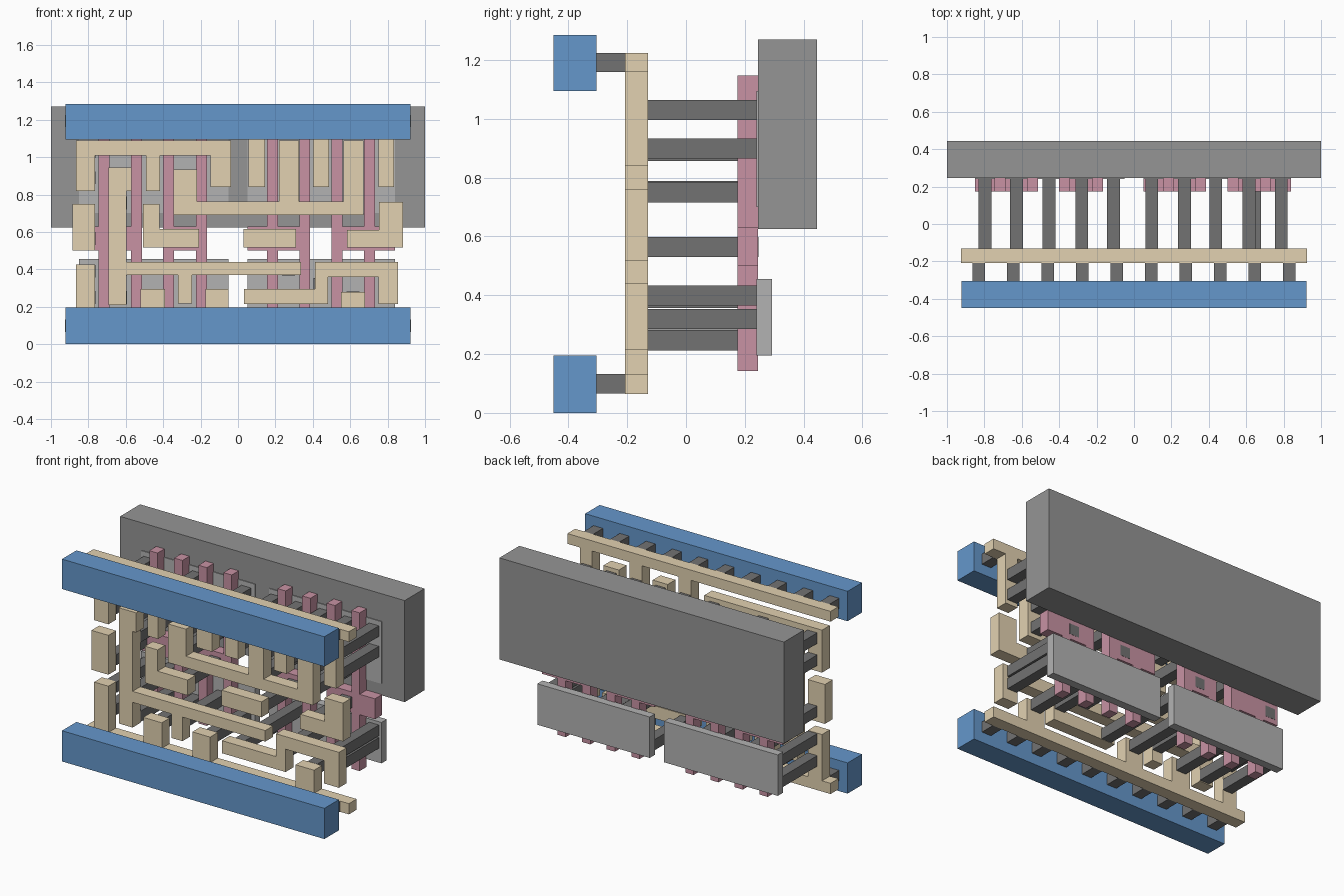
import bpy, bmesh


def material(name, rgb):
    m = bpy.data.materials.new(name)
    m.diffuse_color = (*rgb, 1)
    return m


TAN = material("tan", (0.76, 0.64, 0.44))
PINK = material("pink", (0.58, 0.29, 0.37))
BLUE = material("blue", (0.13, 0.31, 0.60))
DARK = material("dark_grey", (0.17, 0.17, 0.17))
MID = material("mid_grey", (0.30, 0.30, 0.30))
LIGHT = material("light_grey", (0.45, 0.45, 0.45))


def plate(name, y0, y1, rects, mat):
    """Extrude the union of (x0, x1, z0, z1) rectangles from y0 to y1 as one solid."""
    xs = sorted({v for r in rects for v in r[:2]})
    zs = sorted({v for r in rects for v in r[2:]})
    bm = bmesh.new()
    for i in range(len(xs) - 1):
        for j in range(len(zs) - 1):
            cx, cz = (xs[i] + xs[i + 1]) / 2, (zs[j] + zs[j + 1]) / 2
            if any(r[0] < cx < r[1] and r[2] < cz < r[3] for r in rects):
                bm.faces.new([bm.verts.new((x, y0, z)) for x, z in (
                    (xs[i], zs[j]), (xs[i + 1], zs[j]),
                    (xs[i + 1], zs[j + 1]), (xs[i], zs[j + 1]))])
    bmesh.ops.remove_doubles(bm, verts=bm.verts[:], dist=1e-5)
    geo = bmesh.ops.extrude_face_region(bm, geom=bm.faces[:], use_keep_orig=True)
    moved = [g for g in geo["geom"] if isinstance(g, bmesh.types.BMVert)]
    bmesh.ops.translate(bm, verts=moved, vec=(0, y1 - y0, 0))
    bmesh.ops.dissolve_limit(bm, angle_limit=0.01, verts=bm.verts[:], edges=bm.edges[:])
    bmesh.ops.recalc_face_normals(bm, faces=bm.faces[:])
    me = bpy.data.meshes.new(name)
    bm.to_mesh(me)
    bm.free()
    me.materials.append(mat)
    ob = bpy.data.objects.new(name, me)
    bpy.context.collection.objects.link(ob)
    return ob


def square(x, z, s=0.068):
    return (x - s / 2, x + s / 2, z - s / 2, z + s / 2)


# Back slab and the light strips behind the gates
plate("well_block", 0.245, 0.445, [(-1, 1, 0.625, 1.27)], MID)
for side, x0, x1 in (("left", -0.85, -0.05), ("right", 0.05, 0.84)):
    plate("lower_strip_" + side, 0.24, 0.293, [(x0, x1, 0.195, 0.455)], LIGHT)
    plate("upper_strip_" + side, 0.24, 0.293, [(x0, x1, 0.70, 1.095)], LIGHT)

# Pink gates: pairs of upright fingers joined by a crossbar
for n, (a, b, x0, x1) in enumerate([(-0.717, -0.542, -0.85, -0.513),
                                    (-0.371, -0.196, -0.40, -0.167),
                                    (0.184, 0.357, 0.05, 0.386),
                                    (0.53, 0.703, 0.501, 0.84)]):
    fingers = [(c - 0.029, c + 0.029, 0.142, 1.147) for c in (a, b)]
    plate(f"gate_pair_{n}", 0.175, 0.245, fingers + [(x0, x1, 0.50, 0.63)], PINK)

# Tan wiring: rails with stubs, then the separate routed pieces
wires = {
    "top_rail": [(-0.925, 0.925, 1.16, 1.225), (0.055, 0.145, 0.84, 1.16),
                 (0.40, 0.487, 0.84, 1.16), (0.75, 0.835, 0.84, 1.16)],
    "bottom_rail": [(-0.925, 0.925, 0.065, 0.133), (-0.865, -0.765, 0.133, 0.427),
                    (-0.52, -0.39, 0.133, 0.295), (-0.175, -0.05, 0.133, 0.295),
                    (0.55, 0.68, 0.133, 0.28)],
    "comb_wire": [(-0.865, -0.037, 1.01, 1.09), (-0.865, -0.765, 0.82, 1.01),
                  (-0.492, -0.417, 0.82, 1.01), (-0.147, -0.037, 0.84, 1.01)],
    "fork_wire": [(-0.345, 0.672, 0.69, 0.763), (-0.345, -0.22, 0.763, 0.935),
                  (0.22, 0.325, 0.763, 1.09), (0.563, 0.672, 0.763, 1.09)],
    "tall_wire": [(-0.692, -0.595, 0.21, 0.945), (-0.595, -0.57, 0.82, 0.945),
                  (-0.595, 0.337, 0.37, 0.44), (-0.32, -0.245, 0.217, 0.37)],
    "step_wire": [(0.033, 0.48, 0.215, 0.295), (0.413, 0.48, 0.295, 0.44),
                  (0.48, 0.855, 0.36, 0.44), (0.75, 0.855, 0.215, 0.36)],
    "left_pad": [(-0.885, -0.765, 0.50, 0.75)],
    "left_hook": [(-0.508, -0.208, 0.517, 0.615), (-0.508, -0.42, 0.615, 0.75)],
    "middle_pad": [(0.03, 0.31, 0.517, 0.615)],
    "right_hook": [(0.583, 0.883, 0.517, 0.61), (0.755, 0.883, 0.61, 0.76)],
}
for name, rects in wires.items():
    plate(name, -0.208, -0.13, rects, TAN)

# Dark posts between wiring and gates, listed by column x and heights z
posts = {
    -0.797: (1.03, 0.89, 0.565, 0.39, 0.25),
    -0.628: (0.89, 0.755, 0.40, 0.25),
    -0.455: (1.03, 0.89, 0.25),
    -0.28: (0.89, 0.75, 0.565, 0.32),
    -0.11: (1.03, 0.89, 0.25),
    0.095: (1.03, 0.90, 0.25),
    0.27: (1.03, 0.89, 0.75, 0.565, 0.40),
    0.437: (1.03, 0.90, 0.32),
    0.615: (1.03, 0.89, 0.75, 0.247),
    0.645: (0.565,),
    0.788: (1.03, 0.90, 0.40, 0.32),
}
for i, (x, heights) in enumerate(posts.items()):
    for j, z in enumerate(heights):
        plate(f"post_{i}_{j}", -0.13, 0.246, [square(x, z)], DARK)

# Blue beams with the short dark pegs joining them to the rails
for name, z0, z1, zp in (("bottom", 0, 0.195, 0.099), ("top", 1.095, 1.285, 1.192)):
    plate(name + "_beam", -0.45, -0.305, [(-0.922, 0.922, z0, z1)], BLUE)
    for i in range(10):
        plate(f"{name}_peg_{i}", -0.305, -0.208, [square(-0.83 + i * 0.1845, zp, 0.066)], DARK)
